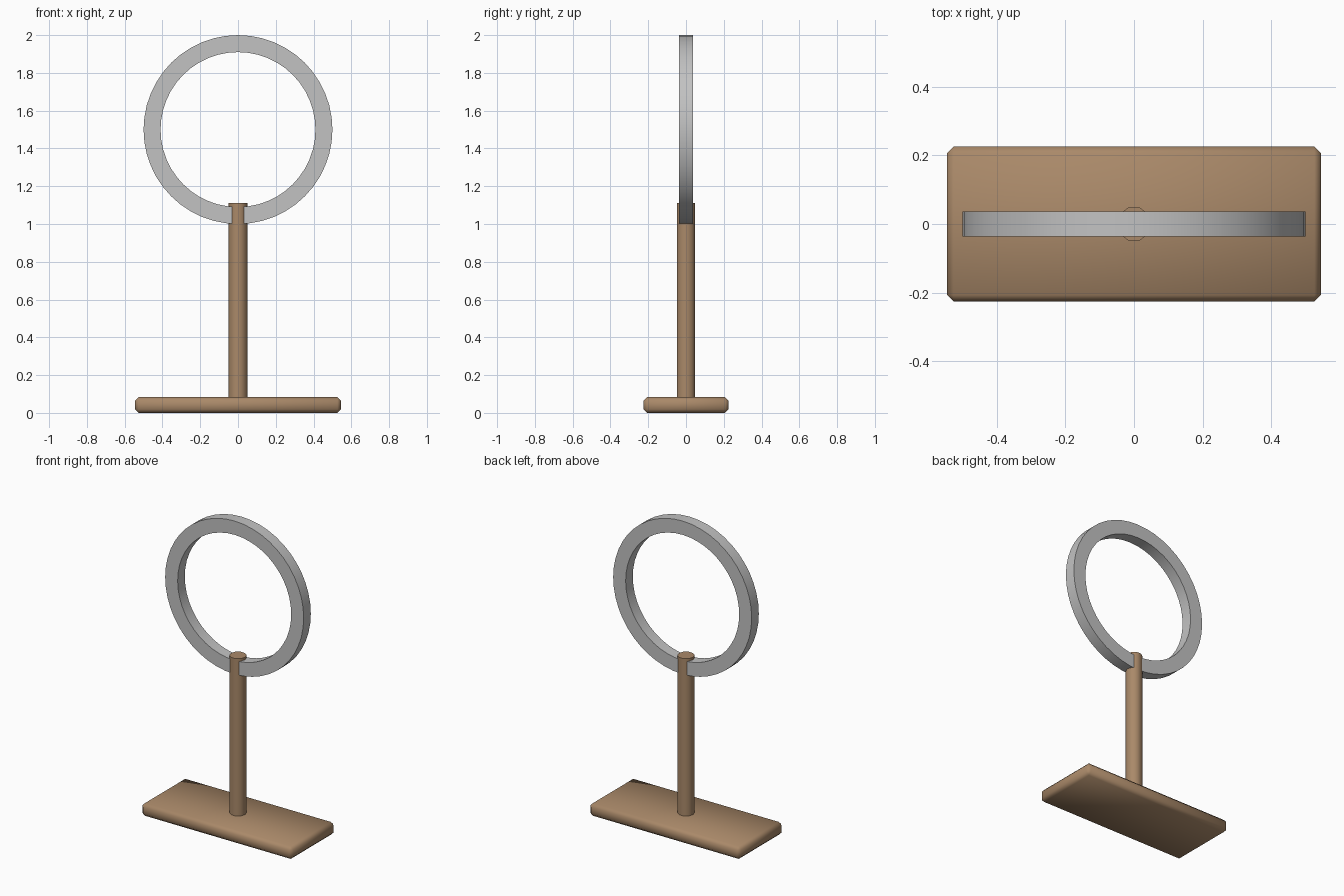
import bpy
import bmesh
from math import cos, sin, tau, radians

cube = bpy.data.objects.get("Cube")
if cube:
    bpy.data.objects.remove(cube, do_unlink=True)


def make_material(name, rgb):
    mat = bpy.data.materials.new(name)
    mat.use_nodes = True
    mat.diffuse_color = (*rgb, 1)
    shader = mat.node_tree.nodes["Principled BSDF"]
    shader.inputs["Base Color"].default_value = (*rgb, 1)
    shader.inputs["Roughness"].default_value = 0.7
    return mat


def finish(obj, name, mat):
    obj.name = name
    obj.data.name = name
    obj.data.materials.append(mat)
    bpy.ops.object.select_all(action="DESELECT")
    obj.select_set(True)
    bpy.context.view_layer.objects.active = obj
    bpy.ops.object.shade_smooth_by_angle(angle=radians(50))


wood = make_material("brown wood", (0.40, 0.25, 0.141))
metal = make_material("grey metal", (0.54, 0.54, 0.54))

# Base board with chamfered edges
base_height = 0.083
bpy.ops.mesh.primitive_cube_add(size=1, location=(0, 0, base_height / 2))
base = bpy.context.object
base.scale = (1.09, 0.452, base_height)
bpy.ops.object.transform_apply(location=False, rotation=False, scale=True)
bevel = base.modifiers.new("chamfer", "BEVEL")
bevel.width = 0.019
bevel.segments = 1
bpy.ops.object.modifier_apply(modifier=bevel.name)
finish(base, "base", wood)

# Upright post, reaching through the bottom of the ring
post_bottom, post_top = 0.06, 1.11
bpy.ops.mesh.primitive_cylinder_add(
    vertices=10, radius=0.051, depth=post_top - post_bottom,
    location=(0, 0, (post_top + post_bottom) / 2), rotation=(0, 0, tau / 4))
finish(bpy.context.object, "post", wood)

# Ring: a rectangular section swept around the y axis
segments = 48
section = [(0.5, -0.037), (0.5, 0.037), (0.41, 0.037), (0.41, -0.037)]
bm = bmesh.new()
loops = []
for i in range(segments):
    a = tau * i / segments
    loops.append([bm.verts.new((r * cos(a), y, r * sin(a))) for r, y in section])
for i, here in enumerate(loops):
    there = loops[(i + 1) % segments]
    for j in range(4):
        k = (j + 1) % 4
        bm.faces.new((here[j], here[k], there[k], there[j]))
bmesh.ops.recalc_face_normals(bm, faces=bm.faces)
mesh = bpy.data.meshes.new("ring")
bm.to_mesh(mesh)
bm.free()
ring = bpy.data.objects.new("ring", mesh)
ring.location.z = 1.5
bpy.context.collection.objects.link(ring)
finish(ring, "ring", metal)
